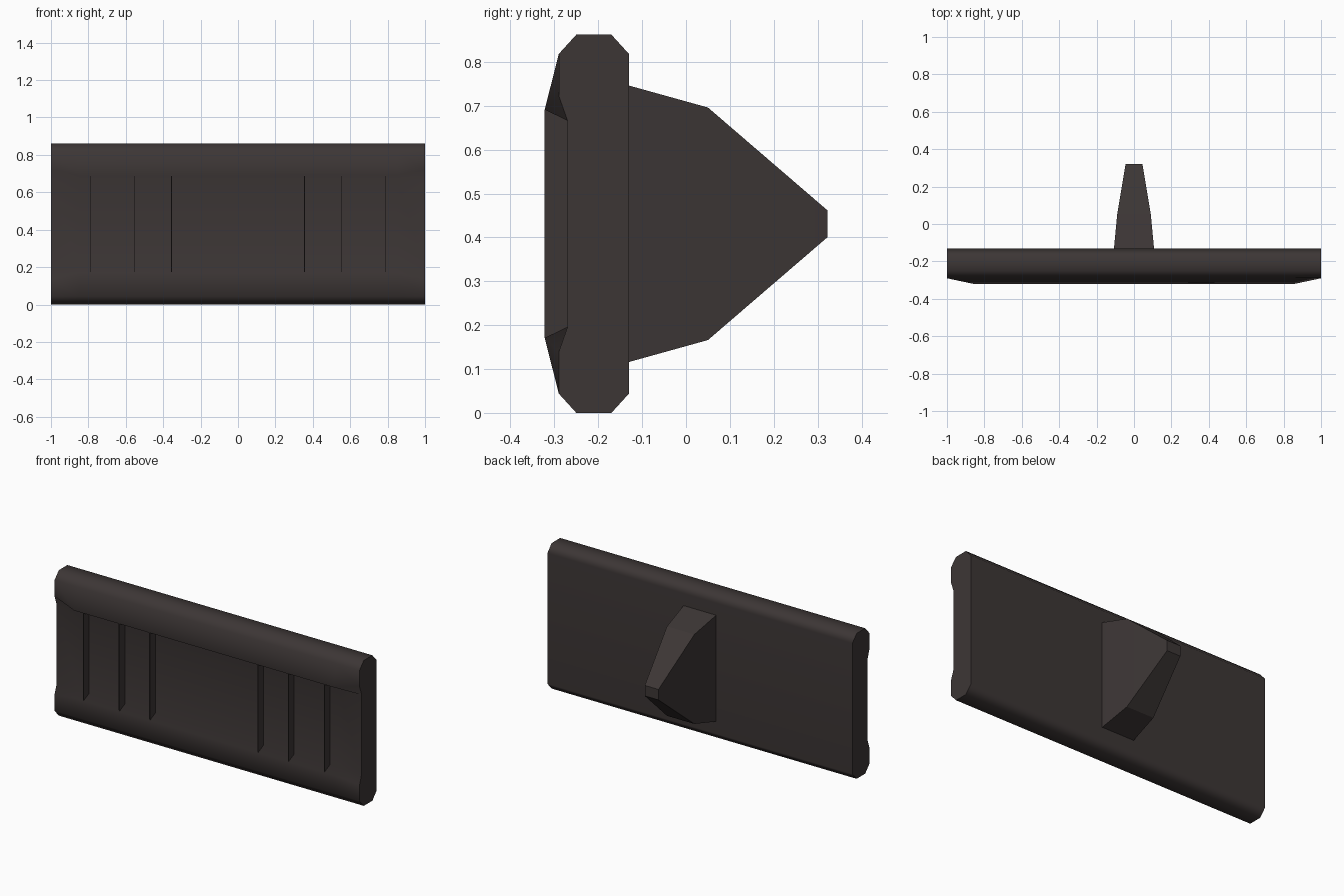
import bpy, bmesh, math

cube = bpy.data.objects.get("Cube")
if cube:
    bpy.data.objects.remove(cube, do_unlink=True)

MID = 0.431   # height of the horizontal symmetry plane

mat = bpy.data.materials.new("dark warm grey")
mat.use_nodes = True
colour = (0.046, 0.037, 0.036, 1)
mat.diffuse_color = colour
mat.node_tree.nodes["Principled BSDF"].inputs["Base Color"].default_value = colour


def loft(name, sections, angle):
    """Skin a list of matching closed sections and cap both ends."""
    bm = bmesh.new()
    rings = [[bm.verts.new(p) for p in s] for s in sections]
    n = len(rings[0])
    for a, b in zip(rings, rings[1:]):
        for i in range(n):
            j = (i + 1) % n
            bm.faces.new((a[i], a[j], b[j], b[i]))
    bm.faces.new(rings[0])
    bm.faces.new(rings[-1])
    bmesh.ops.recalc_face_normals(bm, faces=bm.faces)
    mesh = bpy.data.meshes.new(name)
    bm.to_mesh(mesh)
    bm.free()
    mesh.materials.append(mat)
    obj = bpy.data.objects.new(name, mesh)
    bpy.context.collection.objects.link(obj)
    bpy.ops.object.select_all(action='DESELECT')
    obj.select_set(True)
    bpy.context.view_layer.objects.active = obj
    bpy.ops.object.shade_smooth_by_angle(angle=math.radians(angle))
    return obj


def plank_section(x, lip_y, lip_z):
    """Plank outline with a lip above and below the recessed front."""
    half = [(-0.13, 0.387), (-0.17, MID), (-0.25, MID),
            (-0.29, 0.387), (lip_y, lip_z), (-0.27, 0.235)]
    return ([(x, y, MID + h) for y, h in half]
            + [(x, y, MID - h) for y, h in reversed(half)])


# Plank whose lips taper back at both ends
plank = loft("plank", [plank_section(-1, -0.29, 0.292),
                       plank_section(-0.85, -0.322, 0.26),
                       plank_section(0.85, -0.322, 0.26),
                       plank_section(1, -0.29, 0.292)], 80)
plank.modifiers.new("even_shading", 'WEIGHTED_NORMAL').keep_sharp = True

# Thin ribs joining the two lips across the recess
for side, label in ((-1, "right"), (1, "left")):
    for number, x in enumerate((0.355, 0.555, 0.79), 1):
        outline = [(-0.322, 0.26), (-0.268, 0.235), (-0.268, -0.235), (-0.322, -0.26)]
        loft(f"{label}_rib_{number}",
             [[(side * x + t, y, MID + h) for y, h in outline]
              for t in (-0.002, 0.002)], 30)

# Tapering fin on the back
loft("back_fin", [[(sx * w, y, MID + sz * h)
                   for sx, sz in ((-1, -1), (1, -1), (1, 1), (-1, 1))]
                  for y, w, h in ((-0.13, 0.107, 0.315), (0.05, 0.09, 0.265),
                                  (0.322, 0.045, 0.031))], 20)
